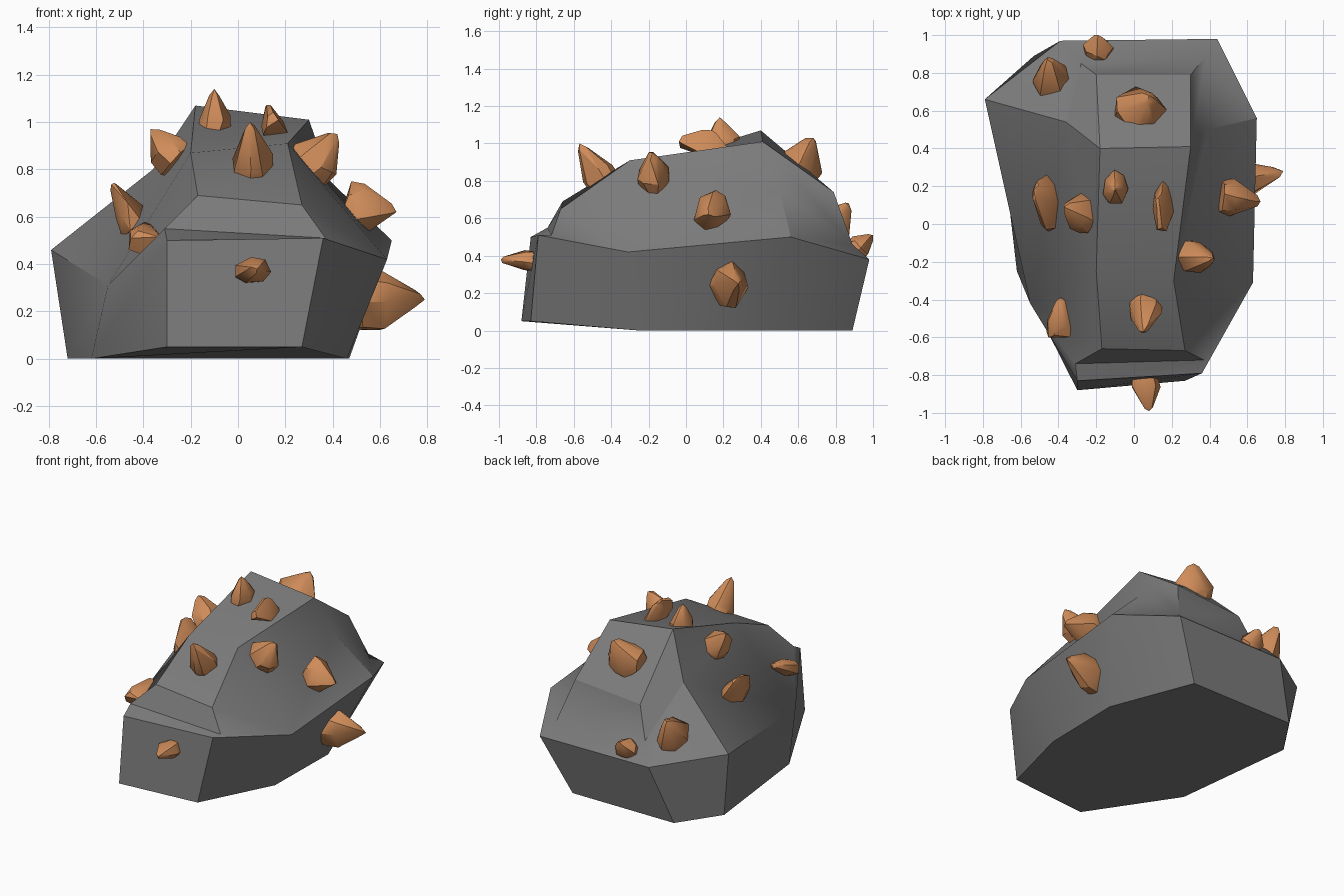
import bpy, bmesh, math, random
from mathutils import Vector

if "Cube" in bpy.data.objects:
    bpy.data.objects.remove(bpy.data.objects["Cube"])

random.seed(4)


def material(name, rgb):
    m = bpy.data.materials.new(name)
    m.diffuse_color = (*rgb, 1)
    m.use_nodes = True
    m.node_tree.nodes["Principled BSDF"].inputs["Base Color"].default_value = m.diffuse_color
    return m


copper = material("copper_crystal", (0.62, 0.26, 0.10))
stone = material("dark_stone", (0.20, 0.20, 0.20))


def finish(bm, name, mat):
    bmesh.ops.recalc_face_normals(bm, faces=bm.faces[:])
    me = bpy.data.meshes.new(name)
    bm.to_mesh(me)
    bm.free()
    ob = bpy.data.objects.new(name, me)
    bpy.context.collection.objects.link(ob)
    me.materials.append(mat)
    bpy.ops.object.select_all(action='DESELECT')
    ob.select_set(True)
    bpy.context.view_layer.objects.active = ob
    bpy.ops.object.shade_smooth_by_angle(angle=math.radians(30))


# boulder: base outline, shoulder outline, then a faceted crown
base = [(-.30, -.88, .05), (.27, -.83, .05), (.46, -.25, 0), (.47, .32, 0),
        (.25, .89, 0), (-.53, .89, 0), (-.72, .61, 0), (-.62, -.25, 0)]
shoulder = [(-.30, -.83, .50), (.36, -.79, .51), (.63, -.31, .42), (.65, .56, .50),
            (.44, .98, .38), (-.39, .97, .38), (-.79, .66, .46), (-.55, -.42, .31)]
crown = dict(a=(-.31, -.74, .55), b=(.37, -.72, .51), c=(-.17, -.66, .69), d=(.27, -.67, .65),
             e=(-.20, -.25, .87), f=(.21, -.30, .91), p=(-.18, .40, 1.07), q=(.30, .41, 1.01),
             g=(-.36, .54, .80), s=(-.20, .79, .70), t=(.30, .79, .74), u=(.38, .89, .46),
             v=(-.28, .85, .49), w=(.39, .50, .75))
bm = bmesh.new()
low = [bm.verts.new(p) for p in base]
mid = [bm.verts.new(p) for p in shoulder]
V = dict(zip("ABCDEFGH", mid))
V.update({k: bm.verts.new(p) for k, p in crown.items()})
bm.faces.new(low)
for i in range(8):
    j = (i + 1) % 8
    bm.faces.new((low[i], low[j], mid[j], mid[i]))
facets = ("ABba abdc cdfe efqp "            # front and top
          "BCb bCd dCf Cwf CDw fwq "        # right flank
          "qwut wDu DEu uEFv stuv pqts "    # back
          "psvg gvF gFG pge gGH gHe eHc cHa aHA").split()
for f in facets:
    bm.faces.new([V[k] for k in f])
finish(bm, "boulder", stone)


# faceted crystal from base centre to tip; long axis gives the stretched side
def crystal(i, root, tip, wide, length, axis):
    root, tip = Vector(root), Vector(tip)
    d = (tip - root).normalized()
    a = Vector(axis)
    u = (a - d * a.dot(d)).normalized()
    v = d.cross(u)
    h = (tip - root).length
    bm = bmesh.new()
    for t, r in ((-.25, .95), (.15, .95), (.85, .3)):
        for k in range(7):
            ang = math.tau * k / 7 + random.uniform(-.2, .2)
            rr = r * random.uniform(.9, 1.1)
            tt = t + random.uniform(-.09, .09)
            bm.verts.new(root + d * h * tt + u * length * rr * math.cos(ang)
                         + v * wide * rr * math.sin(ang))
    bm.verts.new(tip)
    res = bmesh.ops.convex_hull(bm, input=bm.verts[:])
    junk = [g for g in res["geom_interior"] if isinstance(g, bmesh.types.BMVert)]
    if junk:
        bmesh.ops.delete(bm, geom=junk, context='VERTS')
    finish(bm, f"crystal_{i:02d}", copper)


X, Y, Z = (1, 0, 0), (0, 1, 0), (0, 0, 1)
crystals = [
    ((-.10, .19, 1.00), (-.10, .18, 1.14), .07, .10, Y),
    ((.15, .10, .97), (.13, .14, 1.07), .055, .16, Y),
    ((.06, -.45, .81), (.05, -.57, 1.00), .09, .09, X),
    ((-.28, .06, .86), (-.37, .09, .97), .09, .11, Y),
    ((-.44, .12, .57), (-.53, .18, .74), .07, .17, Y),
    ((-.39, -.54, .50), (-.39, -.39, .57), .06, .08, X),
    ((.31, -.17, .81), (.42, -.18, .95), .09, .11, Z),
    ((.50, .14, .63), (.67, .12, .62), .10, .12, Z),
    ((.56, .23, .25), (.79, .28, .25), .10, .13, Z),
    ((.06, -.84, .37), (.08, -.99, .38), .06, .08, X),
    ((.03, .60, .88), (.08, .68, 1.03), .13, .14, X),
    ((-.43, .76, .53), (-.46, .87, .68), .11, .13, Y),
    ((-.19, .92, .44), (-.19, 1.00, .51), .07, .08, X),
]
for i, c in enumerate(crystals, 1):
    crystal(i, *c)
